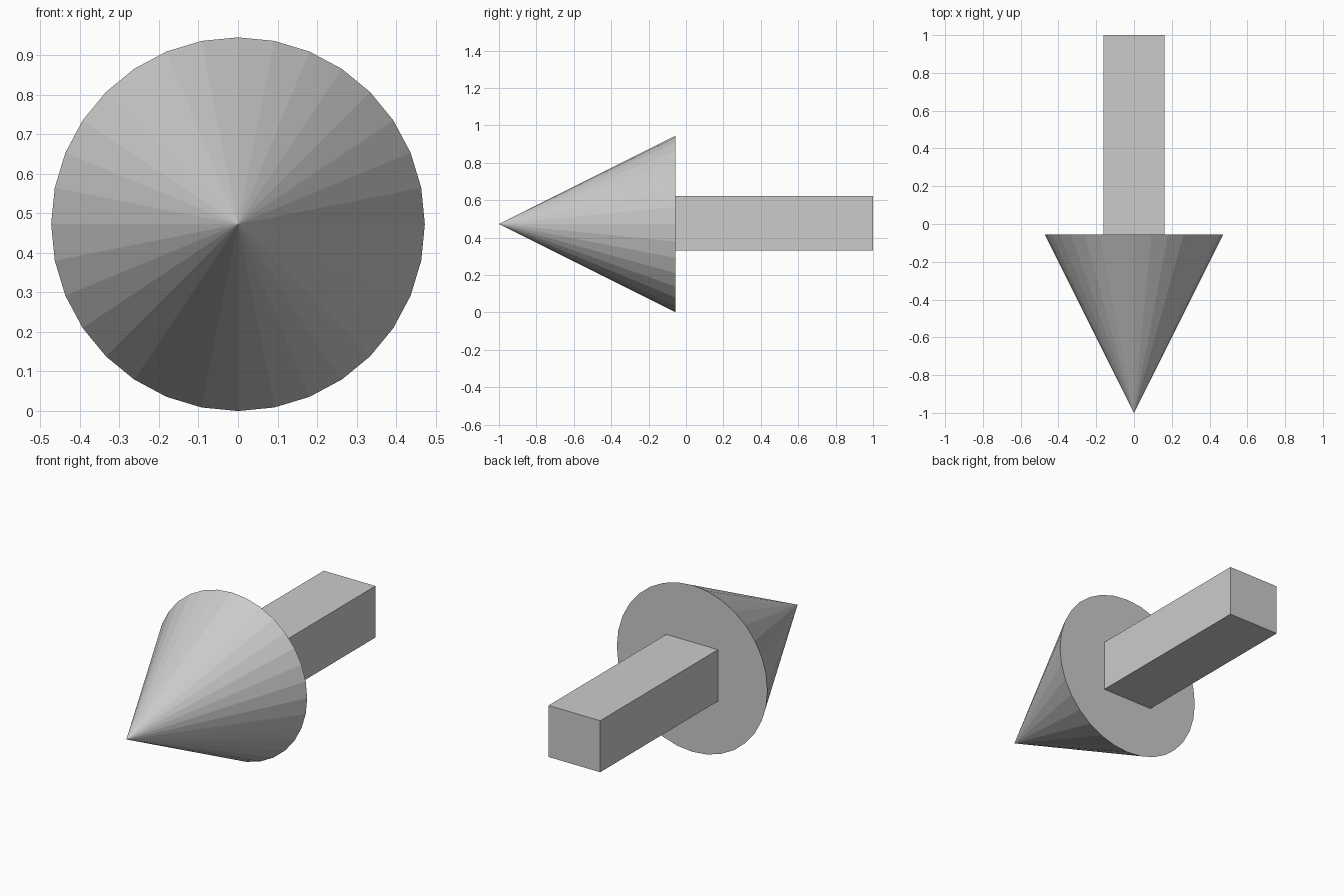
import bpy
from math import pi

if "Cube" in bpy.data.objects:
    bpy.data.objects.remove(bpy.data.objects["Cube"])

R = 0.4725        # cone radius, also height of the arrow's axis
BASE_Y = -0.055   # plane where the head meets the shaft

# Arrow head: 32-sided cone pointing to the front
bpy.ops.mesh.primitive_cone_add(vertices=32, radius1=R, radius2=0, depth=BASE_Y + 1,
                                location=(0, (BASE_Y - 1) / 2, R), rotation=(pi / 2, 0, 0))
bpy.context.object.name = "arrow_head"

# Shaft: square bar running to the back
bpy.ops.mesh.primitive_cube_add(size=1, location=(0, (1 + BASE_Y) / 2, 0.476))
shaft = bpy.context.object
shaft.name = "arrow_shaft"
shaft.scale = (0.324, 1 - BASE_Y, 0.292)
